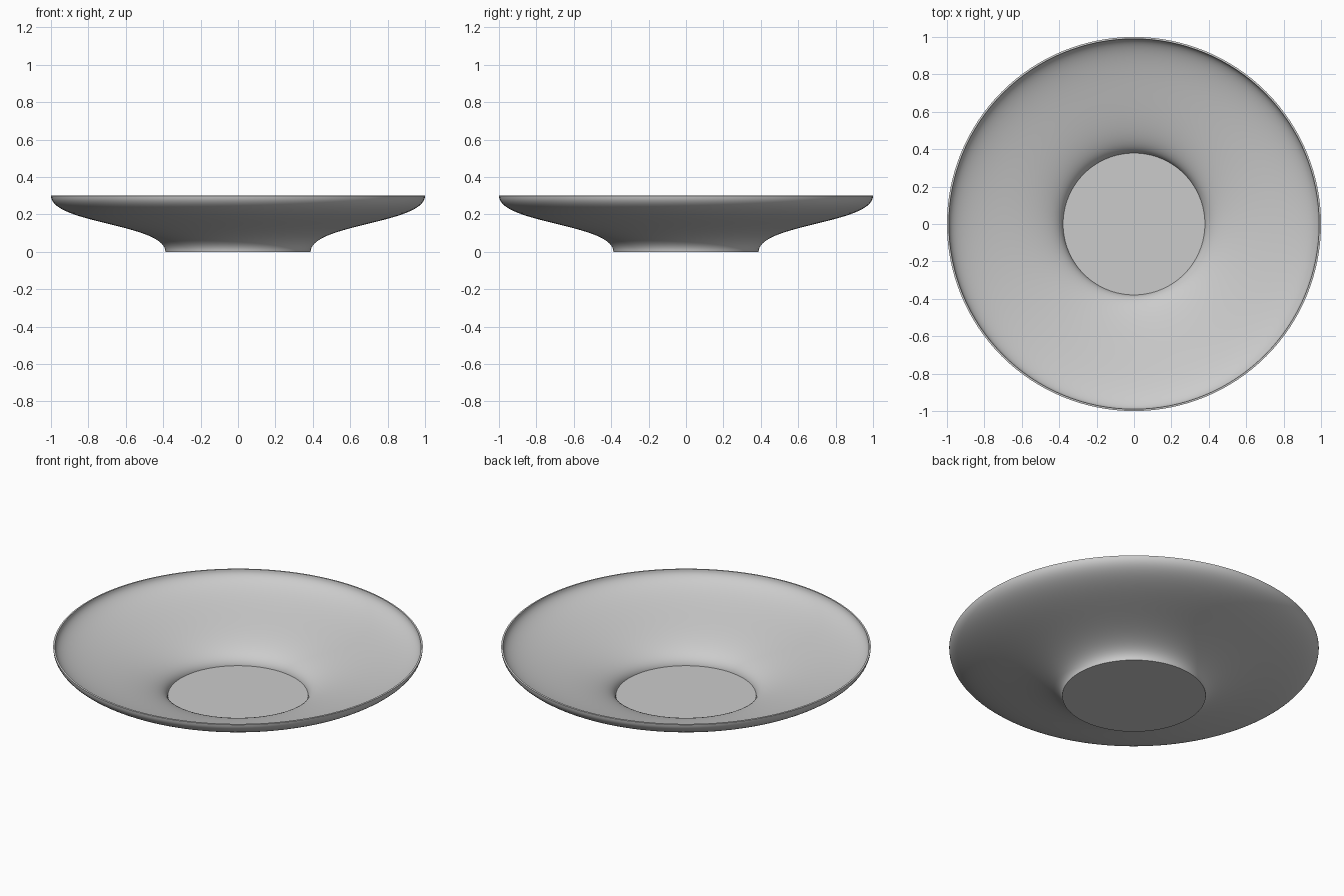
import bpy, bmesh, math
from mathutils import Vector, geometry

cube = bpy.data.objects.get("Cube")
if cube:
    bpy.data.objects.remove(cube)

SEGMENTS = 128
WALL = 0.01

# Single grey glaze
grey = bpy.data.materials.new("plain_grey")
grey.use_nodes = True
colour = (0.6, 0.6, 0.6, 1)
grey.diffuse_color = colour
grey.node_tree.nodes["Principled BSDF"].inputs["Base Color"].default_value = colour

# Outer profile: flat foot, then an S-curve up to the upright rim
foot, rim = Vector((0.388, 0, 0)), Vector((1, 0, 0.3))
rise = Vector((0, 0, 0.15))
curve = geometry.interpolate_bezier(foot, foot + rise, rim - rise, rim, 36)

# Lathe the wall and close the foot with one disc
bm = bmesh.new()
rings = []
for p in curve:
    angles = [math.tau * i / SEGMENTS for i in range(SEGMENTS)]
    rings.append([bm.verts.new((p.x * math.cos(a), p.x * math.sin(a), p.z)) for a in angles])
for low, high in zip(rings, rings[1:]):
    for i in range(SEGMENTS):
        j = (i + 1) % SEGMENTS
        bm.faces.new((low[i], low[j], high[j], high[i]))
bm.faces.new(rings[0][::-1])

mesh = bpy.data.meshes.new("saucer")
bm.to_mesh(mesh)
bm.free()
mesh.materials.append(grey)
saucer = bpy.data.objects.new("saucer", mesh)
bpy.context.collection.objects.link(saucer)

# Thin wall, grown inwards
shell = saucer.modifiers.new("wall", "SOLIDIFY")
shell.thickness = WALL
shell.offset = -1
shell.use_even_offset = True

# Smooth wall with crisp foot and rim edges
bpy.context.view_layer.objects.active = saucer
saucer.select_set(True)
bpy.ops.object.modifier_apply(modifier=shell.name)
bpy.ops.object.shade_smooth_by_angle(angle=math.radians(40))
